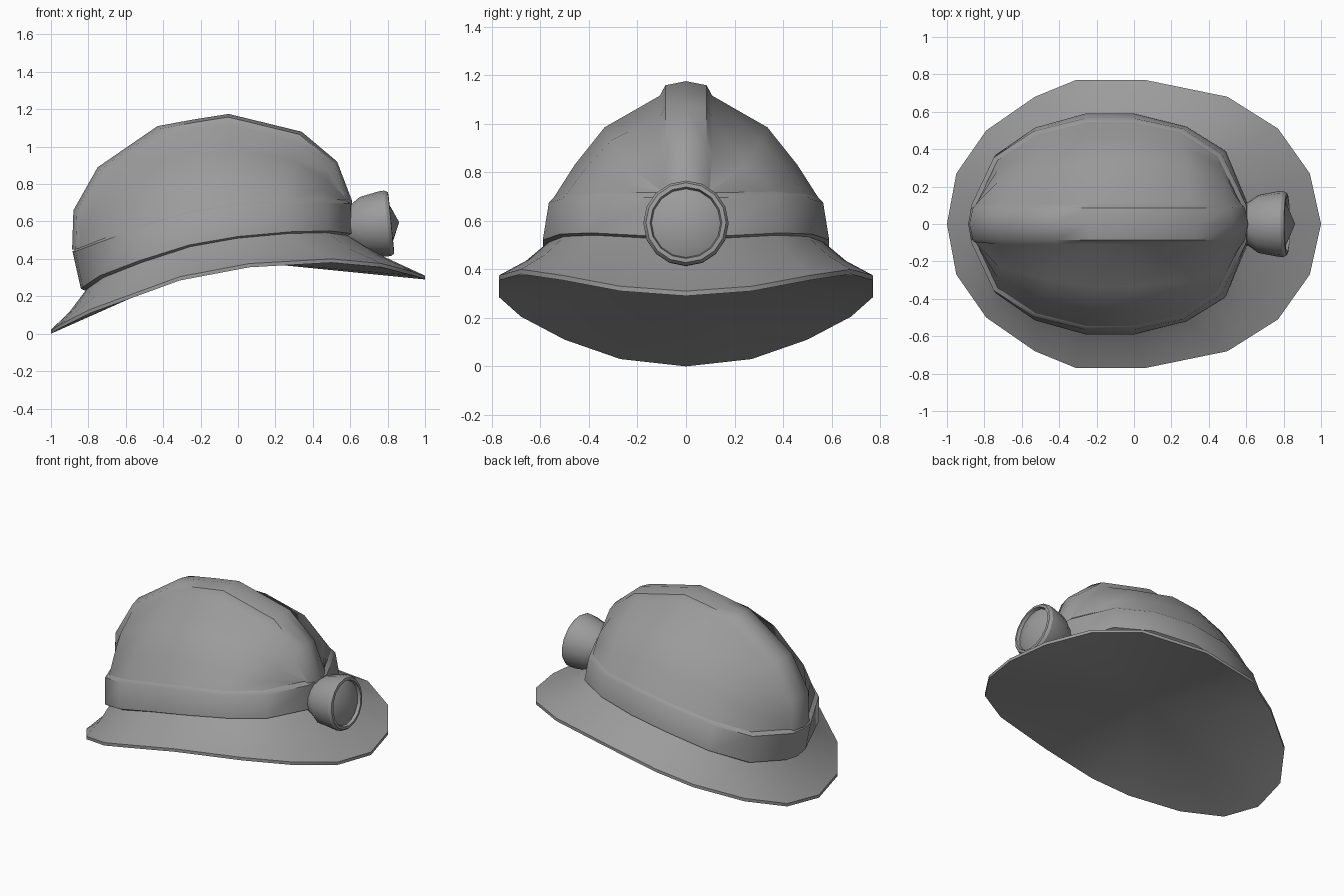
import bpy, bmesh, math
from mathutils import Vector, Matrix

if "Cube" in bpy.data.objects:
    bpy.data.objects.remove(bpy.data.objects["Cube"])

grey = bpy.data.materials.new("dark_grey")
grey.diffuse_color = (.33, .33, .33, 1)
grey.use_nodes = True
grey.node_tree.nodes["Principled BSDF"].inputs["Base Color"].default_value = grey.diffuse_color


def finish(name, bm, angle=35):
    bmesh.ops.remove_doubles(bm, verts=bm.verts, dist=1e-5)
    bmesh.ops.recalc_face_normals(bm, faces=bm.faces)
    me = bpy.data.meshes.new(name)
    bm.to_mesh(me)
    bm.free()
    me.materials.append(grey)
    ob = bpy.data.objects.new(name, me)
    bpy.context.collection.objects.link(ob)
    bpy.ops.object.select_all(action='DESELECT')
    bpy.context.view_layer.objects.active = ob
    ob.select_set(True)
    bpy.ops.object.shade_smooth_by_angle(angle=math.radians(angle))
    return ob


def loft(bm, rows, closed):
    grid = [[bm.verts.new(p) for p in r] for r in rows]
    n = len(rows[0])
    for a, b in zip(grid, grid[1:]):
        for i in range(n if closed else n - 1):
            j = (i + 1) % n
            bm.faces.new((a[i], a[j], b[j], b[i]))
    return grid


def full(half):
    # mirror a half ring (first and last points lie on y = 0)
    return half + [Vector((p.x, -p.y, p.z)) for p in half[-2:0:-1]]


def shrink(half, s, dz):
    return [Vector((-.13 + (p.x + .13) * s, p.y * s, p.z + dz)) for p in half]


def vecs(pts):
    return [Vector(p) for p in pts]


# Half outlines, front to back
brim_edge = vecs([(1, 0, .31), (.94, .27, .33), (.77, .51, .375), (.5, .68, .4),
                  (.06, .77, .375), (-.31, .77, .305), (-.53, .68, .225),
                  (-.79, .5, .13), (-.95, .27, .05), (-1, 0, .02)])
band_low = vecs([(.62, 0, .535), (.61, .1, .535), (.49, .39, .55), (.28, .52, .545),
                 (0, .59, .52), (-.26, .59, .475), (-.53, .515, .39),
                 (-.74, .37, .31), (-.83, .1, .25), (-.84, 0, .24)])
band_top = vecs([(.605, 0, .695), (.6, .1, .695), (.47, .375, .7), (.26, .51, .69),
                 (0, .565, .675), (-.26, .565, .635), (-.54, .495, .56),
                 (-.75, .355, .485), (-.87, .1, .44), (-.885, 0, .44)])
neck = shrink(band_low, .965, -.01)
dome_base = shrink(band_top, .965, .02)

# Brim with closed underside
flare = [a.lerp(b, .55) - Vector((0, 0, .015)) for a, b in zip(brim_edge, neck)]
under = [p - Vector((0, 0, .02)) for p in brim_edge]
bm = bmesh.new()
grid = loft(bm, [full(r) for r in (under, brim_edge, flare, neck)], True)
hub = bm.verts.new((-.1, 0, .4))
ring = grid[0]
for i in range(len(ring)):
    bm.faces.new((ring[i], ring[(i + 1) % len(ring)], hub))
finish("brim", bm, 35)

# Band around the crown
bm = bmesh.new()
loft(bm, [full(r) for r in (neck, band_low, band_top, dome_base)], True)
finish("band", bm, 43)

# Dome with raised ridge: cross-sections from one side over the top to the other
spine = [(.585, .72), (.49, .87), (.3, 1.03), (-.04, 1.115), (-.22, 1.1),
         (-.42, 1.055), (-.72, .85), (-.855, .63)]
crest = [(.61, .71), (.53, .92), (.34, 1.08), (-.05, 1.175), (-.24, 1.145),
         (-.43, 1.11), (-.75, .89), (-.88, .66)]


def ridge_half(x, z):
    return [Vector((-.13 + (x + .13) * s, y, .5 + (z - .5) * s))
            for y, s in ((.085, .975), (0, 1))]


def mirrored(half):
    return half + [Vector((p.x, -p.y, p.z)) for p in half[-2::-1]]


rows = []
for b, (sx, sz), c in zip(dome_base[1:-1], spine, crest):
    sy = min(.108, b.y)
    side = [Vector((b.x + (sx - b.x) * a, sy + (b.y - sy) * f, b.z + (sz - b.z) * a))
            for a, f in ((0, 1), (.325, .8), (.69, .52), (1, 0))]
    rows.append(mirrored(side + ridge_half(*c)))
# ridge ends run down into the band
rows.insert(0, mirrored([dome_base[1]] * 4 + ridge_half(.615, .58)))
rows.append(mirrored([dome_base[-2]] * 4 + ridge_half(-.887, .45)))
bm = bmesh.new()
loft(bm, rows, False)
bmesh.ops.dissolve_degenerate(bm, dist=1e-5, edges=bm.edges)
finish("dome_with_ridge", bm, 46)

# Lamp: turned profile (along axis, radius), tilted slightly up
profile = [(-.23, .1), (-.185, .12), (-.135, .155), (-.03, .175), (0, .176),
           (.018, .165), (.02, .148), (.0, .142)]
bm = bmesh.new()
N = 16
grid = loft(bm, [[(a, r * math.cos(2 * math.pi * i / N), r * math.sin(2 * math.pi * i / N))
                  for i in range(N)] for a, r in profile], True)
tip = bm.verts.new((.062, 0, 0))
for i in range(N):
    bm.faces.new((grid[-1][i], grid[-1][(i + 1) % N], tip))
bm.faces.new(grid[0])
bm.transform(Matrix.Translation((.8, 0, .59)) @ Matrix.Rotation(math.radians(-5.7), 4, 'Y'))
finish("head_lamp", bm, 30)
